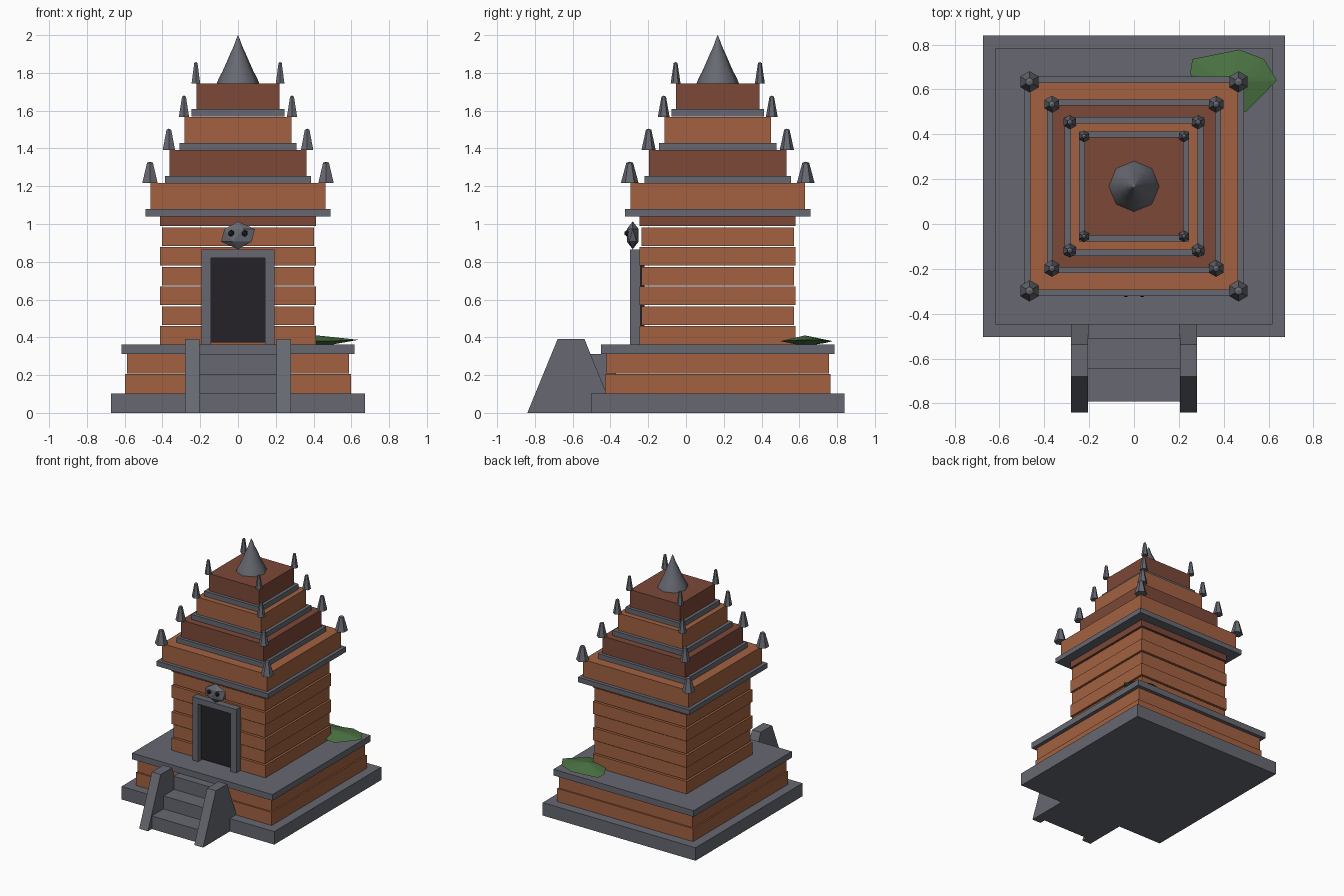
import bpy, bmesh, math
from mathutils import Vector

if "Cube" in bpy.data.objects:
    bpy.data.objects.remove(bpy.data.objects["Cube"])

CY = 0.168  # centre of the tower in y


def material(name, rgb):
    m = bpy.data.materials.new(name)
    m.diffuse_color = (*rgb, 1)
    m.use_nodes = True
    m.node_tree.nodes["Principled BSDF"].inputs["Base Color"].default_value = m.diffuse_color
    return m


STONE = material("stone", (0.135, 0.14, 0.165))
BRICK = material("brick", (0.36, 0.12, 0.052))
DARK_BRICK = material("dark_brick", (0.2, 0.065, 0.04))
BLACK = material("shadow", (0.018, 0.016, 0.02))
GREEN = material("moss", (0.07, 0.17, 0.055))


def make(name, bm, mat):
    bmesh.ops.recalc_face_normals(bm, faces=bm.faces)
    me = bpy.data.meshes.new(name)
    bm.to_mesh(me)
    bm.free()
    ob = bpy.data.objects.new(name, me)
    me.materials.append(mat)
    bpy.context.collection.objects.link(ob)
    return ob


def box(name, x0, x1, y0, y1, z0, z1, mat=STONE):
    bm = bmesh.new()
    bmesh.ops.create_cube(bm, size=1)
    for v in bm.verts:
        v.co = ((x0 + x1) / 2 + v.co.x * (x1 - x0),
                (y0 + y1) / 2 + v.co.y * (y1 - y0),
                (z0 + z1) / 2 + v.co.z * (z1 - z0))
    return make(name, bm, mat)


def slab(name, half, z0, z1, mat=STONE):
    return box(name, -half, half, CY - half, CY + half, z0, z1, mat)


def lathe(name, profile, sides, loc, turn=0.0):
    # profile of (radius, height), closed at the base, pointed at the top
    bm = bmesh.new()
    rings = []
    for r, z in profile[:-1]:
        rings.append([bm.verts.new((loc[0] + r * math.cos(turn + math.tau * i / sides),
                                    loc[1] + r * math.sin(turn + math.tau * i / sides),
                                    loc[2] + z)) for i in range(sides)])
    tip = bm.verts.new((loc[0], loc[1], loc[2] + profile[-1][1]))
    bm.faces.new(rings[0])
    for a, b in zip(rings, rings[1:]):
        for i in range(sides):
            j = (i + 1) % sides
            bm.faces.new((a[i], a[j], b[j], b[i]))
    for i in range(sides):
        bm.faces.new((rings[-1][i], rings[-1][(i + 1) % sides], tip))
    return make(name, bm, STONE)


def blob(name, loc, scale, mat, level=1):
    bm = bmesh.new()
    bmesh.ops.create_icosphere(bm, subdivisions=level, radius=1)
    for v in bm.verts:
        v.co = Vector(loc) + Vector(v.co[i] * scale[i] for i in range(3))
    return make(name, bm, mat)


# Stepped base
slab("plinth", 0.672, 0, 0.103)
slab("base_course_1", 0.597, 0.103, 0.207, BRICK)
slab("base_course_2", 0.588, 0.209, 0.313, BRICK)
slab("base_cap", 0.617, 0.313, 0.362)

# Body courses, alternately wide and narrow
for i in range(7):
    z = 0.362 + i * 0.1045
    top = min(z + 0.098, 1.04)
    slab(f"wall_course_{i + 1}", 0.403 if i % 2 else 0.413, z, top,
         DARK_BRICK if i == 6 else BRICK)

# Roof tiers with cornices and corner spires
tiers = [(0.49, 0.463, 1.04, 0.045), (0.387, 0.363, 1.215, 0.036),
         (0.31, 0.283, 1.39, 0.03), (0.245, 0.22, 1.568, 0.025)]
for n, (ledge, half, z, r) in enumerate(tiers, 1):
    top = z + 0.176
    slab(f"cornice_{n}", ledge, z, z + 0.04)
    slab(f"roof_tier_{n}", half, z + 0.04, top, BRICK if n % 2 else DARK_BRICK)
    for sx in (-1, 1):
        for sy in (-1, 1):
            lathe(f"spire_{n}", [(r * 1.05, 0), (r * 0.4, 0.108), (0, 0.114)], 6,
                  (sx * (half + 0.003), CY + sy * (half + 0.003), top), math.pi / 6)

# Crowning finial
finial = lathe("finial", [(0.113, 0), (0.1, 0.032), (0.082, 0.065), (0.062, 0.11),
                          (0.045, 0.15), (0.022, 0.2), (0.008, 0.24), (0, 0.257)],
               8, (0, CY, 1.743))
bpy.context.view_layer.objects.active = finial
finial.select_set(True)
bpy.ops.object.shade_smooth_by_angle(angle=math.radians(50))

# Doorway
box("door_opening", -0.145, 0.145, -0.262, -0.22, 0.372, 0.82, BLACK)
for s in (-1, 1):
    x = sorted((s * 0.143, s * 0.193))
    box("door_jamb", *x, -0.297, -0.24, 0.362, 0.82)
box("door_lintel", -0.193, 0.193, -0.297, -0.24, 0.82, 0.866)

# Carved mask above the door
blob("mask", (0, -0.282, 0.94), (0.1, 0.037, 0.074), STONE)
for s in (-1, 1):
    blob("mask_eye", (s * 0.036, -0.311, 0.951), (0.018, 0.016, 0.018), BLACK)

# Stairs between tapered side walls
for i, front in enumerate((-0.792, -0.645, -0.51)):
    box(f"step_{i + 1}", -0.206, 0.206, front, -0.37, i * 0.1035, (i + 1) * 0.1035)
side = [(-0.84, 0), (-0.68, 0.39), (-0.537, 0.39), (-0.38, 0)]
for s in (-1, 1):
    bm = bmesh.new()
    face = bm.faces.new([bm.verts.new((s * 0.204, y, z)) for y, z in side])
    out = bmesh.ops.extrude_face_region(bm, geom=[face])["geom"]
    bmesh.ops.translate(bm, vec=(s * 0.077, 0, 0),
                        verts=[g for g in out if isinstance(g, bmesh.types.BMVert)])
    make("stair_wall", bm, STONE)

# Moss patch at the rear corner
outline = [(0.25, 0.67, 0.375), (0.26, 0.735, 0.37), (0.47, 0.777, 0.38), (0.58, 0.735, 0.385),
           (0.637, 0.64, 0.387), (0.5, 0.5, 0.38), (0.33, 0.52, 0.38),
           (0.42, 0.63, 0.41), (0.54, 0.66, 0.397), (0.45, 0.63, 0.353)]
bm = bmesh.new()
for p in outline:
    bm.verts.new(p)
bmesh.ops.convex_hull(bm, input=bm.verts)
make("moss_patch", bm, GREEN)
